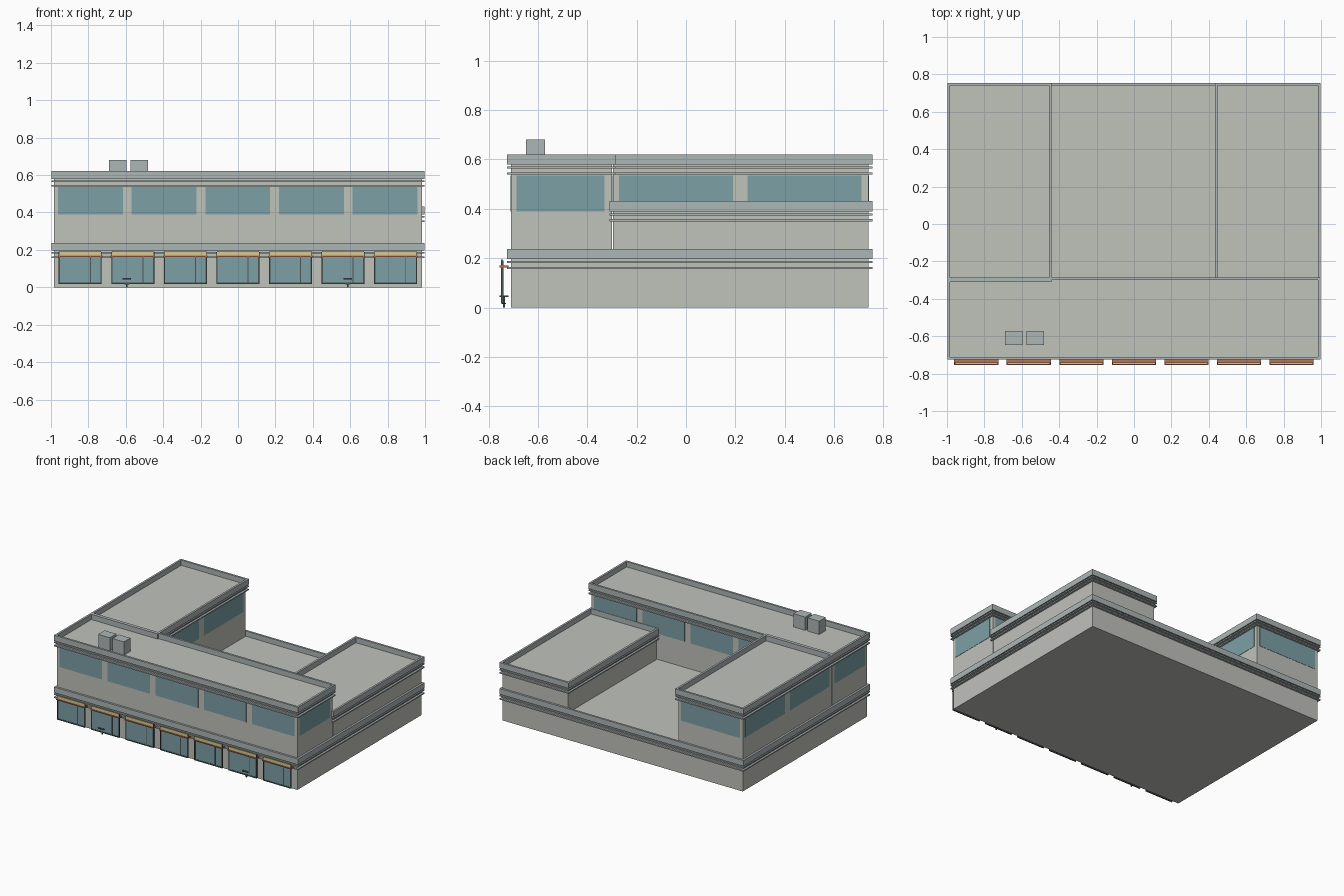
import bpy, bmesh
from mathutils import Matrix, Vector

if "Cube" in bpy.data.objects:
    bpy.data.objects.remove(bpy.data.objects["Cube"])


def material(name, rgb):
    m = bpy.data.materials.new(name)
    m.diffuse_color = (*rgb, 1)
    m.use_nodes = True
    m.node_tree.nodes["Principled BSDF"].inputs["Base Color"].default_value = m.diffuse_color
    return m


WALL = material("wall_stone", (0.53, 0.54, 0.50))
TRIM = material("trim_grey", (0.42, 0.47, 0.47))
GLASS = material("window_glass", (0.20, 0.35, 0.38))
DARK = material("dark_frame", (0.07, 0.09, 0.09))
CREAM = material("cream_fascia", (0.70, 0.58, 0.28))
RED = material("terracotta_awning", (0.50, 0.17, 0.09))


def finish(name, bm, mat):
    bmesh.ops.recalc_face_normals(bm, faces=bm.faces)
    me = bpy.data.meshes.new(name)
    bm.to_mesh(me)
    bm.free()
    me.materials.append(mat)
    ob = bpy.data.objects.new(name, me)
    bpy.context.collection.objects.link(ob)
    return ob


def boxes(name, mat, *ranges):
    """One object made of boxes given as (x0, x1, y0, y1, z0, z1)."""
    bm = bmesh.new()
    for x0, x1, y0, y1, z0, z1 in ranges:
        size = Matrix.Diagonal((x1 - x0, y1 - y0, z1 - z0, 1))
        mid = Vector((x0 + x1, y0 + y1, z0 + z1)) / 2
        bmesh.ops.create_cube(bm, size=1, matrix=Matrix.Translation(mid) @ size)
    return finish(name, bm, mat)


def ring(name, mat, rect, out, z0, z1, inner=0.0):
    """Rectangular band running around a wall outline."""
    x0, x1, y0, y1 = rect
    bm = bmesh.new()
    loops = []
    for d, z in ((out, z0), (out, z1), (-inner, z1), (-inner, z0)):
        loops.append([bm.verts.new((x, y, z)) for x, y in (
            (x0 - d, y0 - d), (x1 + d, y0 - d), (x1 + d, y1 + d), (x0 - d, y1 + d))])
    for k in range(4):
        a, b = loops[k], loops[(k + 1) % 4]
        for i in range(4):
            j = (i + 1) % 4
            bm.faces.new((a[i], a[j], b[j], b[i]))
    return finish(name, bm, mat)


def block(name, rect, z0, roof):
    """Storey with a parapet and two string courses below it."""
    boxes(name + "_walls", WALL, (*rect, z0, roof))
    ring(name + "_parapet", TRIM, rect, 0.015, roof - 0.003, roof + 0.039)
    ring(name + "_upper_course", TRIM, rect, 0.015, roof - 0.019, roof - 0.010)
    ring(name + "_lower_course", TRIM, rect, 0.015, roof - 0.043, roof - 0.034)


# Building masses
W = 0.983
block("ground_floor", (-W, W, -0.71, 0.74), 0.0, 0.199)
block("front_block", (-W, W, -0.71, -0.30), 0.19, 0.582)
block("left_wing", (-W, -0.455, -0.295, 0.74), 0.19, 0.582)
block("right_wing", (0.447, W, -0.295, 0.74), 0.19, 0.392)

# Upper windows, thin panes on the walls
T, Z0, Z1 = 0.002, 0.39, 0.536
front_x = [(-0.963 + i * 0.394, -0.616 + i * 0.394) for i in range(5)]
boxes("front_windows", GLASS, *[(a, b, -0.71 - T, -0.70, Z0, Z1) for a, b in front_x])
boxes("rear_windows", GLASS, *[(a, b, -0.31, -0.30 + T, Z0, Z1) for a, b in front_x[1:]])
end_y = (-0.687, -0.33)
wing_y = [(-0.272, 0.19), (0.25, 0.712)]
boxes("right_end_window", GLASS, (W - 0.01, W + T, *end_y, Z0, Z1))
boxes("left_side_windows", GLASS,
      *[(-W - T, -W + 0.01, a, b, Z0, Z1) for a, b in [end_y] + wing_y])
boxes("wing_court_windows", GLASS,
      *[(-0.465, -0.455 + T, a, b, Z0, Z1) for a, b in wing_y])
boxes("wing_back_window", GLASS, (-0.96, -0.478, 0.73, 0.74 + T, Z0, Z1))

# Shopfronts standing just ahead of the front wall
for i in range(7):
    c = -0.8435 + i * 0.281
    a, b = c - 0.115, c + 0.115
    n = f"_{i + 1}"
    boxes("shop_glass" + n, GLASS, (a + 0.005, b - 0.005, -0.746, -0.743, 0.02, 0.165))
    boxes("shop_frame" + n, DARK,
          (a, a + 0.007, -0.749, -0.740, 0.017, 0.19),
          (b - 0.007, b, -0.749, -0.740, 0.017, 0.19),
          (a, b, -0.749, -0.740, 0.017, 0.025),
          (c + 0.052, c + 0.057, -0.749, -0.740, 0.017, 0.165))
    boxes("shop_fascia" + n, CREAM, (a + 0.003, b - 0.003, -0.750, -0.741, 0.169, 0.194))
    boxes("shop_awning" + n, RED, (a - 0.003, b + 0.003, -0.755, -0.72, 0.163, 0.170))

# Small pavement tables
for i, x in enumerate((-0.594, 0.586)):
    boxes(f"pavement_table_{i + 1}", DARK,
          (x - 0.023, x + 0.023, -0.755, -0.72, 0.043, 0.049),
          (x - 0.004, x + 0.004, -0.742, -0.733, 0.0, 0.044),
          (x - 0.012, x + 0.012, -0.745, -0.730, 0.014, 0.019))

# Rooftop air units
for i, x in enumerate((-0.69, -0.575)):
    boxes(f"roof_air_unit_{i + 1}", TRIM, (x, x + 0.095, -0.648, -0.572, 0.58, 0.68))
